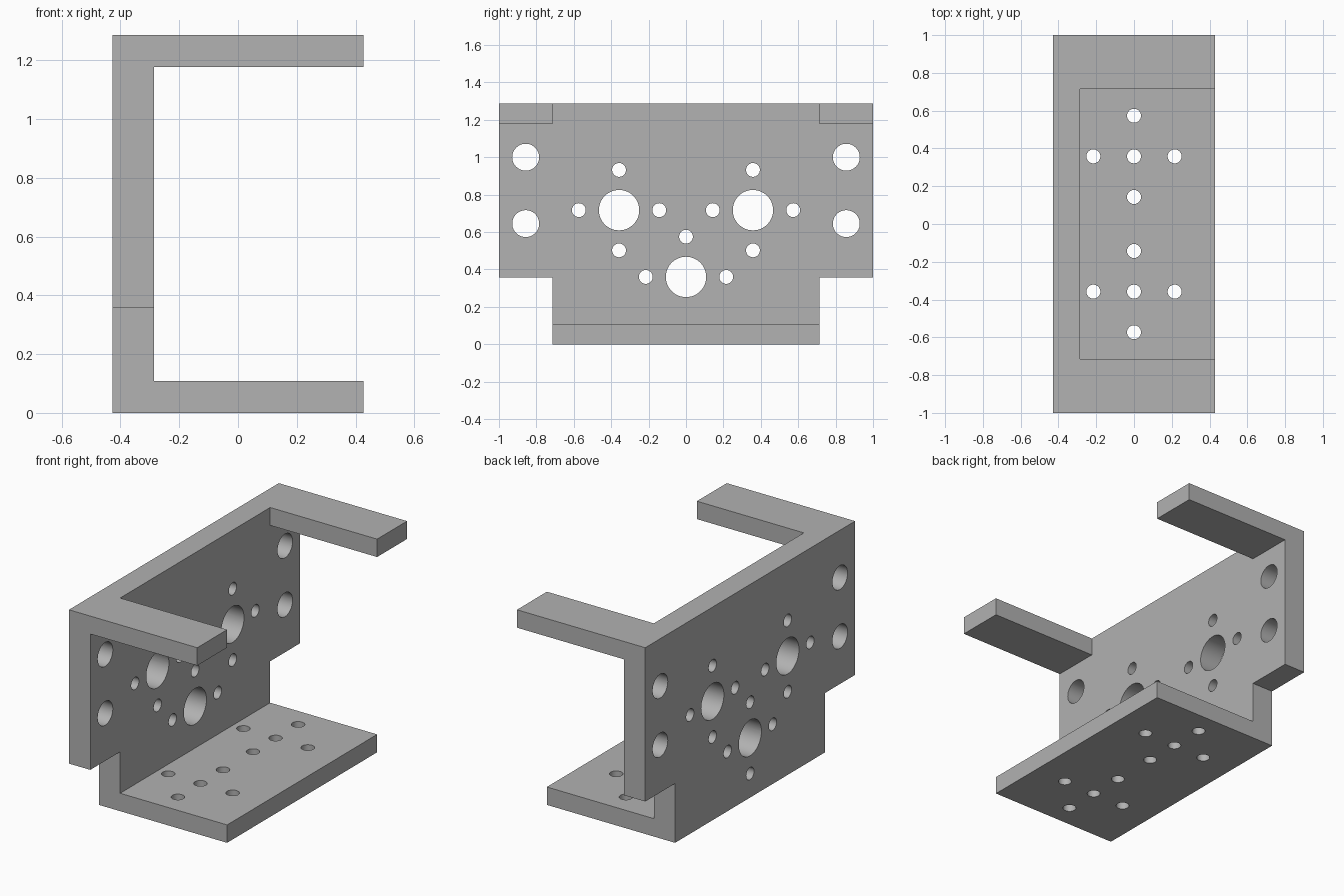
import bpy, bmesh
from math import radians
from mathutils import Matrix, Vector

cube = bpy.data.objects.get("Cube")
if cube:
    bpy.data.objects.remove(cube, do_unlink=True)

X, Y, H = 0.428, 1.0, 1.286        # half depth, half width, height
WALL, PLATE = 0.142, 0.108         # thickness of back wall and flanges
INNER = -X + WALL                  # inner face of the wall
NECK, SHOULDER = 0.715, 0.358      # half width of the lower part, ear underside
SMALL, MEDIUM, LARGE = 0.037, 0.072, 0.108
RING = 0.215                       # spacing of small holes around a centre
CROSS = [(RING, 0), (-RING, 0), (0, RING), (0, -RING)]

grey = bpy.data.materials.new("plain grey")
grey.use_nodes = True
colour = (0.445, 0.445, 0.445, 1)
grey.diffuse_color = colour
grey.node_tree.nodes["Principled BSDF"].inputs["Base Color"].default_value = colour


def to_object(name, bm):
    bmesh.ops.recalc_face_normals(bm, faces=bm.faces)
    mesh = bpy.data.meshes.new(name)
    bm.to_mesh(mesh)
    bm.free()
    mesh.materials.append(grey)
    obj = bpy.data.objects.new(name, mesh)
    bpy.context.collection.objects.link(obj)
    return obj


def add_box(bm, low, high):
    low, high = Vector(low), Vector(high)
    matrix = Matrix.Translation((low + high) / 2) @ Matrix.Diagonal((*(high - low), 1))
    bmesh.ops.create_cube(bm, size=1, matrix=matrix)


def add_drill(bm, centre, radius, depth, sideways):
    turn = Matrix.Rotation(radians(90), 4, 'Y') if sideways else Matrix()
    bmesh.ops.create_cone(bm, cap_ends=True, segments=48, radius1=radius,
                          radius2=radius, depth=depth,
                          matrix=Matrix.Translation(centre) @ turn)


# C-shaped channel, extruded across the width
bm = bmesh.new()
profile = [(-X, 0), (X, 0), (X, PLATE), (INNER, PLATE), (INNER, H - PLATE),
           (X, H - PLATE), (X, H), (-X, H)]
face = bm.faces.new([bm.verts.new((x, -Y, z)) for x, z in profile])
swept = bmesh.ops.extrude_face_region(bm, geom=[face])
bmesh.ops.translate(bm, vec=(0, 2 * Y, 0),
                    verts=[v for v in swept["geom"] if isinstance(v, bmesh.types.BMVert)])
bracket = to_object("mounting_bracket", bm)

# Cut-outs: gap between the top arms, and both lower corners
cuts = bmesh.new()
add_box(cuts, (INNER, -NECK, 1), (1, NECK, 2))
add_box(cuts, (-1, -2, -1), (1, -NECK, SHOULDER))
add_box(cuts, (-1, NECK, -1), (1, 2, SHOULDER))

# Holes through the wall
holes = bmesh.new()


def wall_hole(y, z, radius):
    add_drill(holes, (-X + WALL / 2, y, z), radius, 0.3, True)


for side in (-1, 1):
    for z in (1.0, 0.645):
        wall_hole(side * 0.857, z, MEDIUM)
    wall_hole(side * 0.358, 0.717, LARGE)
    for dy, dz in CROSS:
        wall_hole(side * 0.358 + dy, 0.717 + dz, SMALL)
wall_hole(0, 0.36, LARGE)
for dy, dz in CROSS[:3]:
    wall_hole(dy, 0.36 + dz, SMALL)
# blind hole, open on the outside only
add_drill(holes, (-X, 0, 0.36 - RING), SMALL, 0.2, True)

# Holes through the bottom plate
for side in (-1, 1):
    for dx, dy in CROSS + [(0, 0)]:
        add_drill(holes, (dx, side * 0.358 + dy, PLATE / 2), SMALL, 0.16, False)

# Apply the cutters and remove them
bpy.context.view_layer.objects.active = bracket
for name, tool in (("outline_cutter", cuts), ("hole_cutter", holes)):
    cutter = to_object(name, tool)
    cutter.hide_render = True
    mod = bracket.modifiers.new(name, 'BOOLEAN')
    mod.operation = 'DIFFERENCE'
    mod.solver = 'EXACT'
    mod.object = cutter
    bpy.ops.object.modifier_apply(modifier=mod.name)
    bpy.data.objects.remove(cutter, do_unlink=True)

# Round hole walls, crisp edges
bpy.ops.object.select_all(action='DESELECT')
bracket.select_set(True)
bpy.ops.object.shade_smooth_by_angle(angle=radians(30))
